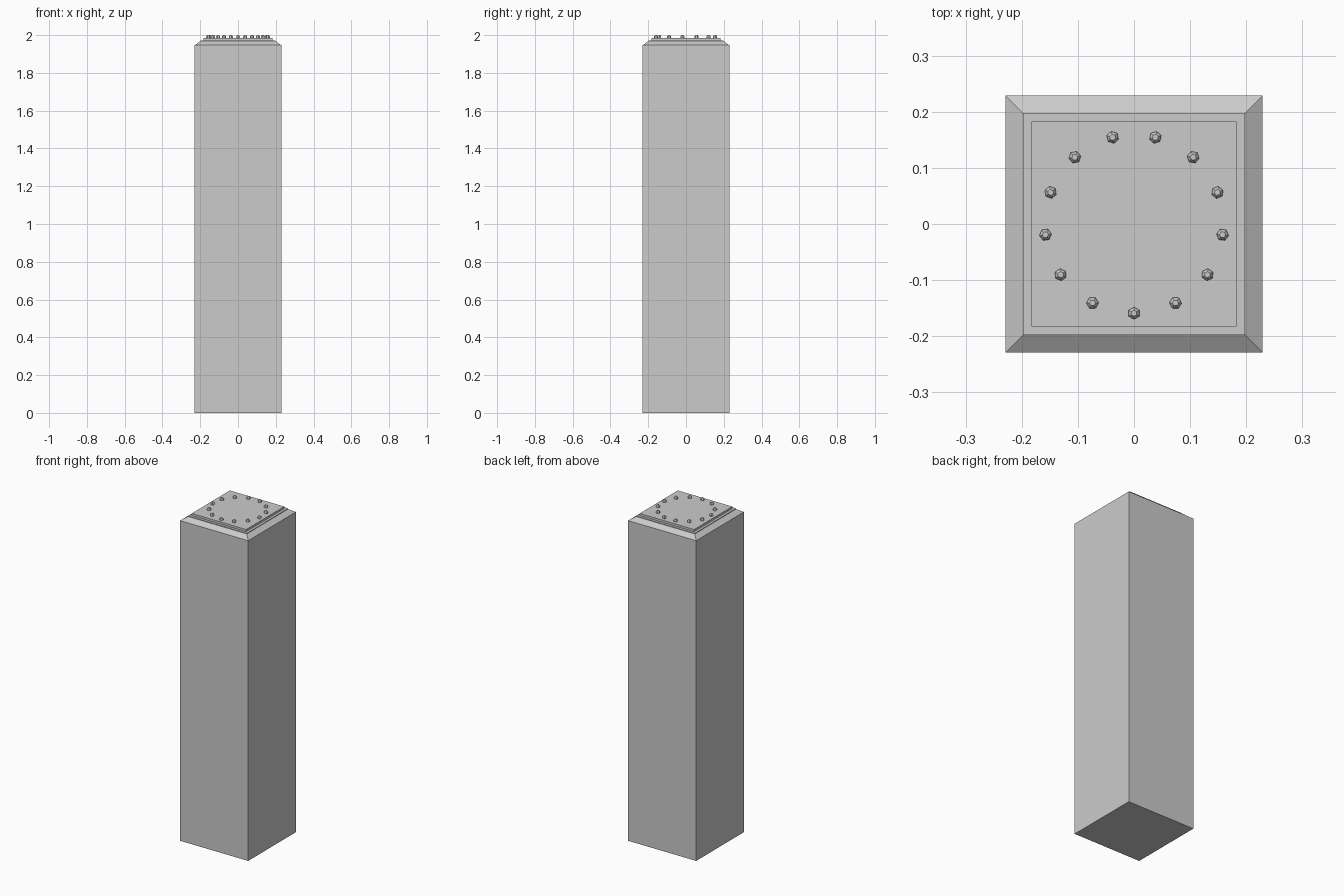
import bpy, bmesh, math

if "Cube" in bpy.data.objects:
    bpy.data.objects.remove(bpy.data.objects["Cube"])

def loft(name, sides, rings, loc=(0, 0, 0), spin=0.0):
    """Stack regular polygon rings (circumradius, z), capped at both ends."""
    bm = bmesh.new()
    loops = []
    for r, z in rings:
        loops.append([bm.verts.new((r * math.cos(spin + 2 * math.pi * i / sides),
                                    r * math.sin(spin + 2 * math.pi * i / sides), z))
                      for i in range(sides)])
    for a, b in zip(loops, loops[1:]):
        for i in range(sides):
            j = (i + 1) % sides
            bm.faces.new((a[i], a[j], b[j], b[i]))
    bm.faces.new(loops[0][::-1])
    bm.faces.new(loops[-1])
    me = bpy.data.meshes.new(name)
    bm.to_mesh(me)
    bm.free()
    ob = bpy.data.objects.new(name, me)
    ob.location = loc
    bpy.context.collection.objects.link(ob)
    return ob

Q = math.sqrt(2)  # half width to corner radius

# Square pillar with sloped shoulder, small step and top plate
loft("pillar", 4, [(0.229 * Q, 0), (0.229 * Q, 1.947), (0.198 * Q, 1.968), (0.198 * Q, 1.972)],
     spin=math.pi / 4)
loft("top_plate", 4, [(0.183 * Q, 1.972), (0.183 * Q, 1.985)], spin=math.pi / 4)

# Ring of thirteen bolts
for k in range(13):
    a = -math.pi / 2 + 2 * math.pi * k / 13
    loft(f"bolt_{k + 1}", 6, [(0.011, 1.985), (0.011, 1.993), (0.0055, 2.0)],
         (0.159 * math.cos(a), 0.159 * math.sin(a), 0), a)
